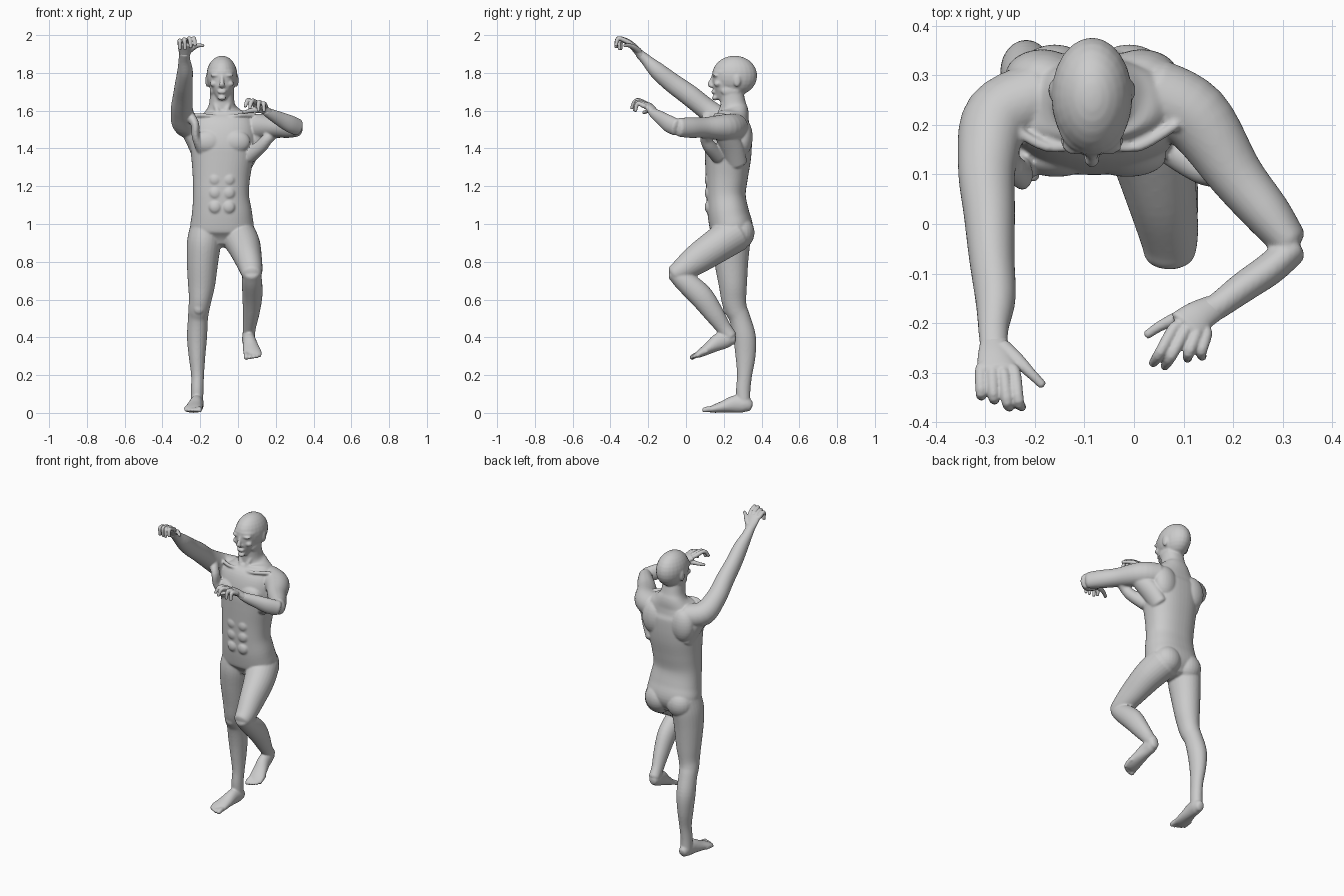
import bpy, bmesh, math
from mathutils import Vector, Matrix

X, Z = Vector((1, 0, 0)), Vector((0, 0, 1))
CX = -0.085  # body midline


def spline(pts, steps=5):
    """Catmull-Rom through rows of numbers."""
    p = [Vector(q) for q in pts]
    p = [p[0]] + p + [p[-1]]
    out = []
    for a, b, c, d in zip(p, p[1:], p[2:], p[3:]):
        for i in range(steps):
            t = i / steps
            out.append(0.5 * (2 * b + (c - a) * t + (2 * a - 5 * b + 4 * c - d) * t * t
                              + (3 * b - a - 3 * c + d) * t ** 3))
    return out + [p[-1]]


def tube(bm, pts, ref=X, power=2.0, sides=28, M=None):
    """Loft of ellipses; rows are x, y, z, half size along ref, half size across."""
    rows = spline([tuple(p) if len(p) == 5 else tuple(p) + (p[3],) for p in pts])
    cs = [Vector(r[:3]) for r in rows]
    ts = [(cs[min(i + 1, len(cs) - 1)] - cs[max(i - 1, 0)]).normalized() for i in range(len(cs))]
    rings = []

    def ring(c, t, a, b):
        u = (ref - t * ref.dot(t)).normalized()
        v = t.cross(u)
        vs = []
        for k in range(sides):
            q = 2 * math.pi * k / sides
            co, si = math.cos(q), math.sin(q)
            p = c + u * a * math.copysign(abs(co) ** (2 / power), co) \
                + v * b * math.copysign(abs(si) ** (2 / power), si)
            vs.append(bm.verts.new(M @ p if M else p))
        rings.append(vs)

    def cap(i, sign, angles):
        a, b = rows[i][3], rows[i][4]
        for q in angles:
            ring(cs[i] + ts[i] * sign * 0.5 * min(a, b) * math.sin(q), ts[i],
                 a * math.cos(q), b * math.cos(q))

    cap(0, -1, (1.4, 1.0, 0.5))
    for c, t, r in zip(cs, ts, rows):
        ring(c, t, r[3], r[4])
    cap(-1, 1, (0.5, 1.0, 1.4))
    for r, s in zip(rings, rings[1:]):
        for k in range(sides):
            bm.faces.new((r[k], r[(k + 1) % sides], s[(k + 1) % sides], s[k]))
    bm.faces.new(rings[0][::-1])
    bm.faces.new(rings[-1])


def ball(bm, c, r):
    bmesh.ops.create_uvsphere(bm, u_segments=24, v_segments=14, radius=1,
                              matrix=Matrix.Translation(c) @ Matrix.Diagonal((*r, 1)))


def finish(bm, name, voxel, smooth):
    """Fuse overlapping volumes into one smooth skin."""
    bmesh.ops.recalc_face_normals(bm, faces=bm.faces)
    me = bpy.data.meshes.new(name)
    bm.to_mesh(me)
    bm.free()
    ob = bpy.data.objects.new(name, me)
    bpy.context.collection.objects.link(ob)
    bpy.context.view_layer.objects.active = ob
    m = ob.modifiers.new("fuse", 'REMESH')
    m.mode, m.voxel_size, m.use_smooth_shade = 'VOXEL', voxel, True
    s = ob.modifiers.new("soften", 'SMOOTH')
    s.factor, s.iterations = 0.5, smooth
    for n in ("fuse", "soften"):
        bpy.ops.object.modifier_apply(modifier=n)


def foot(bm, M):
    """Foot from heel at the origin toward -y, outer side on -x."""
    tube(bm, [(0, -.022, .036, .026, .03), (0, -.05, .045, .034, .043), (-.005, -.1, .047, .036, .046),
              (-.014, -.16, .033, .043, .032), (-.022, -.21, .022, .049, .022),
              (-.024, -.235, .017, .044, .015)], M=M)
    for i, (x, y) in enumerate([(.011, -.268), (-.011, -.268), (-.029, -.26), (-.046, -.25), (-.06, -.236)]):
        r = .015 if i == 0 else .0105
        tube(bm, [(x * .9 - .002, y + .06, .02, r), (x, y + .02, .019, r), (x, y, .013, r * .85)],
             sides=12, M=M)


bm = bmesh.new()

# torso and neck
tube(bm, [(CX, .245, .915, .11, .08), (CX, .243, .97, .165, .112), (CX, .225, 1.05, .16, .11),
          (-.09, .212, 1.15, .148, .104), (-.088, .216, 1.25, .152, .112), (-.083, .222, 1.35, .165, .122),
          (-.08, .225, 1.43, .175, .124), (-.08, .235, 1.51, .175, .113), (-.08, .248, 1.56, .15, .088),
          (-.083, .255, 1.595, .10, .076), (-.085, .25, 1.63, .07, .068), (-.085, .24, 1.70, .062, .062)],
     power=2.3, sides=48)
for s in (-1, 1):
    ball(bm, (CX + s * .075, .288, .955), (.083, .075, .085))          # buttocks
    ball(bm, (CX + s * .072, .135, 1.435), (.078, .04, .062))          # chest
    ball(bm, (CX + s * .10, .30, 1.46), (.075, .053, .10))             # shoulder blades
    tube(bm, [(CX + s * .02, .165, 1.565, .011), (CX + s * .09, .155, 1.575, .011),
              (CX + s * .17, .2, 1.575, .011)], sides=10)              # collar bones
    tube(bm, [(CX + s * .045, .235, 1.69, .017), (CX + s * .03, .195, 1.62, .015),
              (CX + s * .012, .17, 1.56, .012)], sides=12)             # neck muscles
    for z in (1.09, 1.165, 1.235):
        ball(bm, (CX + s * .036, .121, z), (.034, .022, .035))         # stomach muscles

# armpit folds
tube(bm, [(-.18, .16, 1.38, .035), (-.222, .115, 1.46, .022, .035), (-.228, .10, 1.53, .022, .03),
          (-.265, .13, 1.58, .03)])
tube(bm, [(.06, .17, 1.36, .04), (.12, .125, 1.41, .035), (.155, .105, 1.45, .03), (.19, .11, 1.485, .03)])
tube(bm, [(-.2, .27, 1.36, .04, .05), (-.235, .25, 1.44, .04, .06), (-.27, .22, 1.53, .05)])
tube(bm, [(.04, .27, 1.32, .04, .055), (.085, .24, 1.41, .045, .06), (.14, .19, 1.5, .05)])

# head
ball(bm, (CX, .257, 1.785), (.082, .12, .106))
tube(bm, [(CX, .178, 1.668, .026, .032), (CX, .197, 1.70, .05, .06), (CX, .212, 1.745, .064, .074),
          (CX, .22, 1.80, .072, .08)], power=2.2)
tube(bm, [(CX, .147, 1.788, .010), (CX, .135, 1.76, .010), (CX, .126, 1.738, .015, .012),
          (CX, .14, 1.73, .016, .01)], sides=14)                       # nose
ball(bm, (CX, .146, 1.70), (.025, .012, .011))                         # lips
ball(bm, (CX, .153, 1.668), (.022, .016, .014))                        # chin
for s in (-1, 1):
    ball(bm, (CX + s * .030, .158, 1.787), (.032, .019, .010))         # brows
    ball(bm, (CX + s * .042, .168, 1.742), (.022, .02, .016))          # cheeks
    ball(bm, (CX + s * .050, .235, 1.705), (.015, .05, .03))           # jaw
    ball(bm, (CX + s * .078, .27, 1.76), (.010, .02, .034))            # ears

# standing leg
tube(bm, [(-.168, .245, .98, .085, .10), (-.18, .238, .90, .09, .102), (-.188, .24, .80, .083, .09),
          (-.193, .248, .68, .072, .075), (-.20, .253, .60, .06, .066), (-.207, .264, .55, .056, .06),
          (-.212, .285, .50, .053, .056), (-.217, .31, .40, .053, .06), (-.217, .315, .30, .044, .053),
          (-.214, .31, .20, .034, .04), (-.216, .303, .12, .033, .038), (-.217, .305, .05, .033, .036)])
ball(bm, (-.207, .218, .555), (.03, .022, .036))
foot(bm, Matrix.Translation((-.215, .36, 0)))

# raised leg
tube(bm, [(-.005, .26, .95, .095, .10), (.03, .17, .89, .088, .092), (.055, .06, .815, .072, .08),
          (.07, -.02, .758, .06, .062), (.072, -.06, .735, .052, .05)])
tube(bm, [(.072, -.062, .742, .045, .042), (.074, -.01, .70, .053, .056), (.076, .078, .62, .053, .063),
          (.07, .145, .53, .044, .053), (.06, .2, .45, .034, .04), (.057, .235, .405, .034, .036)])
foot(bm, Matrix.Translation((.055, .285, .365)) @ Matrix.Rotation(math.radians(19), 4, 'X')
     @ Matrix.Diagonal((-1, 1, 1, 1)))

# raised arm
tube(bm, [(-.19, .26, 1.51, .07), (-.275, .215, 1.53, .07), (-.297, .12, 1.60, .059, .058),
          (-.292, .02, 1.68, .052, .056), (-.287, -.07, 1.745, .046, .052), (-.28, -.15, 1.81, .041, .045),
          (-.284, -.21, 1.868, .031, .03), (-.283, -.25, 1.905, .028, .023)])

# bent arm
tube(bm, [(.04, .26, 1.51, .075), (.125, .215, 1.51, .072), (.205, .10, 1.51, .055, .056),
          (.27, .02, 1.51, .054, .048), (.312, -.035, 1.512, .05, .038)], ref=Z)
tube(bm, [(.318, -.052, 1.512, .045, .032), (.275, -.09, 1.53, .046, .033), (.22, -.128, 1.557, .038, .031),
          (.17, -.165, 1.583, .028, .027), (.145, -.178, 1.597, .022, .028)], ref=Z)
finish(bm, "body", .0055, 5)


def hand(name, palm, ref, bases, tips, lift, thumb):
    """Palm plus four arched fingers and a thumb."""
    bm = bmesh.new()
    tube(bm, palm, ref=ref)
    for b, t in zip(bases, tips):
        b, t = Vector(b), Vector(t)
        m = (b + t) / 2 + Vector(lift)
        inner = b + (Vector(palm[-2][:3]) - b) * .25
        tube(bm, [(*inner, .011), (*b, .0125), (*m, .0115), (*t, .009)], sides=12)
    tube(bm, thumb, sides=12)
    finish(bm, name, .0035, 3)


hand("raised_hand",
     [(-.283, -.235, 1.89, .027, .022), (-.28, -.265, 1.925, .036, .02), (-.275, -.295, 1.955, .042, .017)], X,
     [(-.309, -.295, 1.955), (-.286, -.305, 1.966), (-.262, -.307, 1.968), (-.241, -.3, 1.96)],
     [(-.308, -.345, 1.925), (-.28, -.352, 1.925), (-.25, -.37, 1.935), (-.226, -.37, 1.945)],
     (0, -.022, .03),
     [(-.265, -.25, 1.915, .018), (-.235, -.275, 1.935, .0145), (-.21, -.30, 1.945, .011), (-.185, -.325, 1.945, .009)])

hand("bent_hand",
     [(.16, -.17, 1.588, .028, .022), (.13, -.187, 1.612, .034, .02), (.108, -.208, 1.63, .042, .017)],
     Vector((.7, -.5, 0)),
     [(.146, -.222, 1.625), (.125, -.225, 1.636), (.10, -.222, 1.64), (.08, -.212, 1.638)],
     [(.138, -.268, 1.598), (.108, -.272, 1.6), (.062, -.288, 1.612), (.038, -.282, 1.622)],
     (-.006, -.012, .026),
     [(.13, -.18, 1.603, .018), (.09, -.19, 1.603, .0145), (.055, -.205, 1.597, .011), (.026, -.224, 1.59, .009)])
